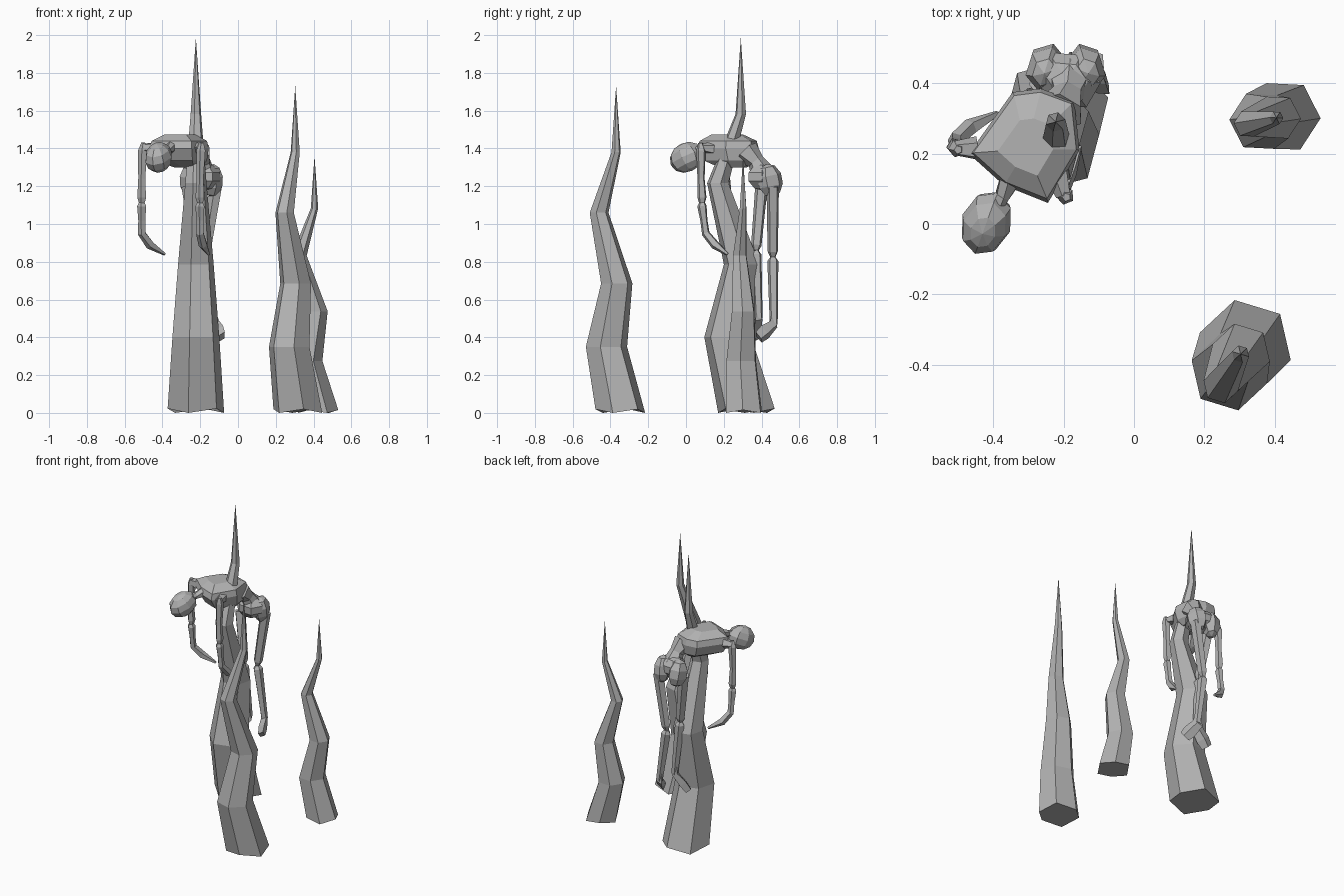
import bpy, bmesh, math
from mathutils import Vector, Matrix

if "Cube" in bpy.data.objects:
    bpy.data.objects.remove(bpy.data.objects["Cube"])

stone = bpy.data.materials.new("stone_grey")
stone.diffuse_color = (0.45, 0.45, 0.45, 1)
stone.use_nodes = True
stone.node_tree.nodes["Principled BSDF"].inputs["Base Color"].default_value = stone.diffuse_color


def finish(name, bm):
    bmesh.ops.recalc_face_normals(bm, faces=bm.faces[:])
    me = bpy.data.meshes.new(name)
    bm.to_mesh(me)
    bm.free()
    me.materials.append(stone)
    ob = bpy.data.objects.new(name, me)
    bpy.context.collection.objects.link(ob)
    return ob


def skin(name, rings):
    """Bridge rings of points; cap both ends."""
    bm = bmesh.new()
    vs = [[bm.verts.new(p) for p in r] for r in rings]
    n = len(vs[0])
    for a, b in zip(vs, vs[1:]):
        for i in range(n):
            j = (i + 1) % n
            bm.faces.new((a[i], a[j], b[j], b[i]))
    bm.faces.new(vs[0])
    bm.faces.new(vs[-1])
    bmesh.ops.remove_doubles(bm, verts=bm.verts[:], dist=1e-4)
    return finish(name, bm)


def limb(name, pts, sides=6, flat=1.0):
    """Tapered tube through (x, y, z, radius) points."""
    p = [Vector(q[:3]) for q in pts]
    rings = []
    for i, q in enumerate(pts):
        t = (p[min(i + 1, len(p) - 1)] - p[max(i - 1, 0)]).normalized()
        u = t.cross(Vector((0.53, 0.85, 0.1))).normalized()
        v = t.cross(u)
        rings.append([p[i] + q[3] * (u * math.cos(a) + v * math.sin(a) * flat)
                      for a in (2 * math.pi * k / sides for k in range(sides))])
    return skin(name, rings)


def blob(name, loc, size, turn=0, tilt=0, seg=7, rings=5):
    bm = bmesh.new()
    bmesh.ops.create_uvsphere(bm, u_segments=seg, v_segments=rings, radius=1)
    m = (Matrix.Translation(loc) @ Matrix.Rotation(turn, 4, 'Z')
         @ Matrix.Rotation(tilt, 4, 'X') @ Matrix.Diagonal((*size, 1)))
    bm.transform(m)
    return finish(name, bm)


# Bent six-sided spikes: (height, lean, radius) of each ring, shared by all three
PROFILE = [(0.012, -0.026, 0.135), (0.35, 0.06, 0.112), (0.685, -0.004, 0.085),
           (1.06, 0.106, 0.051), (1.38, 0.0, 0.025), (1.732, 0.0, 0.0)]


def spike(name, x, y, scale, lean):
    a = math.radians(lean)
    rings = []
    for z, d, r in PROFILE:
        cx, cy = x + d * scale * math.cos(a), y + d * scale * math.sin(a)
        rings.append([(cx + r * scale * math.cos(a + math.radians(60 * k - 15)),
                       cy + r * scale * math.sin(a + math.radians(60 * k - 15)),
                       z * scale) for k in range(6)])
    rings[0] = [(px, py, 0.02 * scale * (k % 2)) for k, (px, py, _) in enumerate(rings[0])]
    skin(name, rings)


spike("front_spike", 0.303, -0.37, 1.0, 238)
spike("back_spike", 0.405, 0.302, 0.785, 192)
spike("tall_spike", -0.223, 0.29, 1.147, 270)

# Torso: faceted outline stacked in four levels
OUTLINE = [(-0.47, 0.20), (-0.345, 0.375), (-0.265, 0.385), (-0.17, 0.35),
           (-0.155, 0.21), (-0.245, 0.06), (-0.37, 0.11)]
CX, CY = -0.285, 0.235
skin("torso", [[(CX + (x - CX) * s + dx, CY + (y - CY) * s + dy, z) for x, y in OUTLINE]
               for s, dx, dy, z in [(0.45, 0.03, 0.02, 1.30), (0.85, 0.01, 0.01, 1.335),
                                    (1.0, 0, 0, 1.40), (0.93, 0, 0, 1.44),
                                    (0.5, -0.01, -0.01, 1.475)]])

# Neck and drooping head
limb("neck", [(-0.345, 0.14, 1.41, 0.035), (-0.375, 0.08, 1.395, 0.022),
              (-0.41, 0.03, 1.38, 0.028)])
blob("head", (-0.42, 0.003, 1.353), (0.072, 0.098, 0.078), math.radians(-20),
     math.radians(25), seg=8, rings=6)

# Arms: upper arm, forearm and limp hand; offsets are the hand's drift
for side, x, y, hx, hy in [("left", -0.508, 0.215, 0.12, 0.10), ("right", -0.20, 0.08, 0.045, 0.14)]:
    ix = 0.06 if side == "left" else -0.02
    iy = 0.0 if side == "left" else 0.06
    limb(side + "_shoulder", [(x + ix, y + iy, 1.40, 0.035), (x, y, 1.405, 0.022)], 5)
    limb(side + "_upper_arm", [(x + 0.008, y - 0.004, 1.43, 0.012), (x + 0.005, y, 1.39, 0.026),
                               (x, y, 1.24, 0.020), (x, y + 0.005, 1.14, 0.025),
                               (x, y + 0.005, 1.10, 0.013)], 5)
    limb(side + "_forearm", [(x, y + 0.005, 1.12, 0.013), (x, y + 0.005, 1.095, 0.026),
                             (x, y + 0.015, 1.02, 0.020), (x, y + 0.025, 0.95, 0.022),
                             (x + hx * 0.35, y + 0.025 + hy * 0.35, 0.89, 0.025),
                             (x + hx, y + hy, 0.84, 0.008)], 5)

# Waist and pelvis with two hip lobes
limb("waist", [(-0.21, 0.32, 1.38, 0.07), (-0.19, 0.37, 1.33, 0.045), (-0.185, 0.41, 1.26, 0.07)])
blob("pelvis", (-0.19, 0.41, 1.25), (0.105, 0.085, 0.075), math.radians(-30), 0, 6, 5)
blob("right_hip", (-0.135, 0.445, 1.23), (0.055, 0.07, 0.09), 0.3, 0.2, 6, 5)
blob("left_hip", (-0.25, 0.445, 1.23), (0.06, 0.07, 0.09), -0.3, 0.2, 6, 5)

# Legs: hip, knee, ankle and toe points
LEGS = {"right": [(-0.115, 0.46, 1.20), (-0.175, 0.46, 0.825), (-0.125, 0.465, 0.47), (-0.09, 0.385, 0.40)],
        "left": [(-0.265, 0.40, 1.20), (-0.215, 0.37, 0.86), (-0.185, 0.385, 0.50), (-0.28, 0.37, 0.40)]}
for side, pts in LEGS.items():
    hip, knee, ankle, toe = map(Vector, pts)
    mid, shin = hip.lerp(knee, 0.4), knee.lerp(ankle, 0.35)
    limb(side + "_thigh", [(*hip, 0.035), (*mid, 0.032), (*hip.lerp(knee, 0.92), 0.029),
                           (*knee, 0.015)], 5)
    limb(side + "_shin", [(*knee, 0.015), (*knee.lerp(ankle, 0.06), 0.031), (*shin, 0.028),
                          (*ankle, 0.022)], 5)
    limb(side + "_foot", [(*knee.lerp(ankle, 0.85), 0.020), (*ankle, 0.036),
                          (*ankle.lerp(toe, 0.6), 0.046), (*toe, 0.038)], 4, 0.6)
